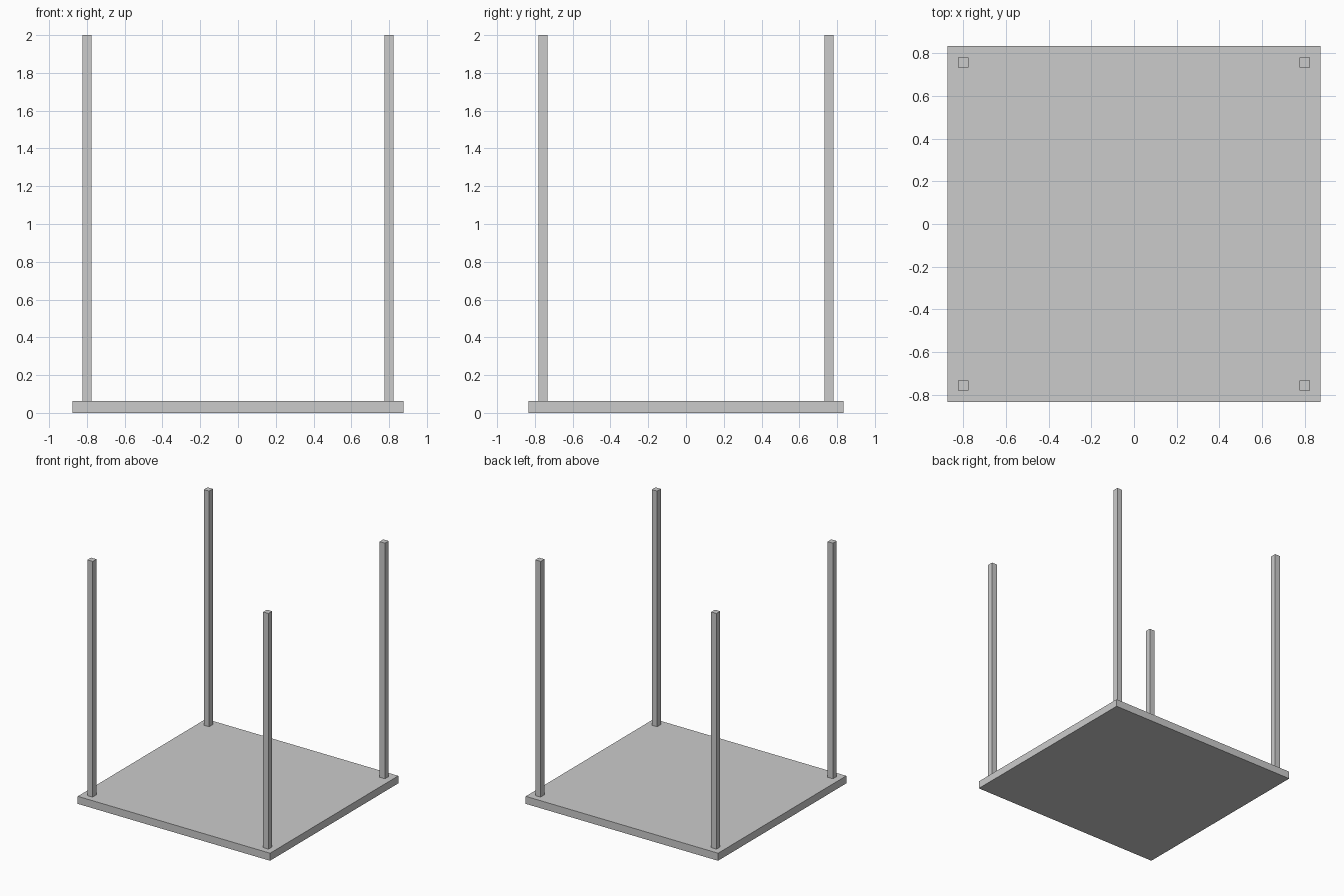
import bpy

if "Cube" in bpy.data.objects:
    bpy.data.objects.remove(bpy.data.objects["Cube"])


def box(name, size, centre):
    bpy.ops.mesh.primitive_cube_add(size=1, location=centre)
    obj = bpy.context.object
    obj.name = name
    obj.scale = size
    bpy.ops.object.transform_apply(location=False, rotation=False, scale=True)
    return obj


BASE_H = 0.062
TOP = 2.0
POST_W = 0.048

# Flat base slab
box("base_slab", (1.75, 1.666, BASE_H), (0, 0, BASE_H / 2))

# Four square corner posts standing on the slab
for y_name, y in (("front", -0.757), ("back", 0.757)):
    for x_name, x in (("left", -0.80), ("right", 0.80)):
        box(f"{y_name}_{x_name}_post", (POST_W, POST_W, TOP - BASE_H),
            (x, y, (TOP + BASE_H) / 2))
